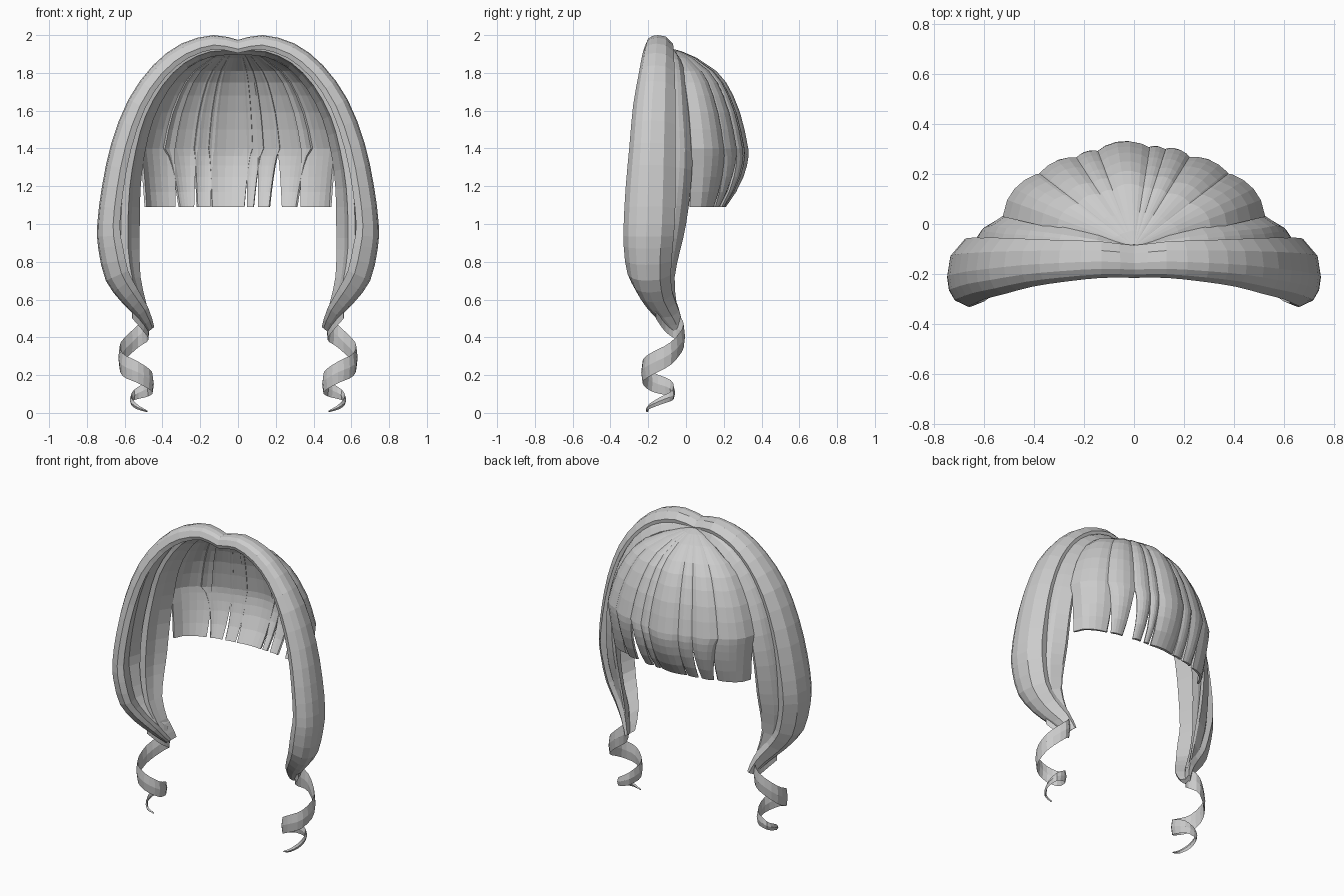
import bpy, math
from mathutils import Vector

if "Cube" in bpy.data.objects:
    bpy.data.objects.remove(bpy.data.objects["Cube"])

hair = bpy.data.materials.new("grey hair")
hair.diffuse_color = (0.6, 0.6, 0.6, 1)
hair.use_nodes = True
hair.node_tree.nodes["Principled BSDF"].inputs["Base Color"].default_value = hair.diffuse_color


def loft(name, rings, mirror=False):
    """Skin closed rings of points into a capped strand."""
    n = len(rings[0])
    verts = [p for r in rings for p in r]
    faces = [(i * n + j, i * n + (j + 1) % n, (i + 1) * n + (j + 1) % n, (i + 1) * n + j)
             for i in range(len(rings) - 1) for j in range(n)]
    faces += [tuple(range(n))[::-1], tuple(range(len(verts) - n, len(verts)))]
    me = bpy.data.meshes.new(name)
    me.from_pydata(verts, [], faces)
    me.materials.append(hair)
    ob = bpy.data.objects.new(name, me)
    bpy.context.collection.objects.link(ob)
    bpy.context.view_layer.objects.active = ob
    bpy.ops.object.mode_set(mode='EDIT')
    bpy.ops.mesh.select_all(action='SELECT')
    bpy.ops.mesh.normals_make_consistent(inside=False)
    bpy.ops.object.mode_set(mode='OBJECT')
    if mirror:
        ob.modifiers.new("other side", 'MIRROR').use_mirror_merge = False
    return ob


def smooth_path(pts, steps):
    """Catmull-Rom interpolation of equal-length tuples."""
    pts = [Vector(p) for p in pts]
    out = []
    for i in range(len(pts) - 1):
        a, b, c, d = pts[max(i - 1, 0)], pts[i], pts[i + 1], pts[min(i + 2, len(pts) - 1)]
        for k in range(steps):
            t = k / steps
            out.append(0.5 * (2 * b + (c - a) * t + (2 * a - 5 * b + 4 * c - d) * t * t
                              + (3 * b - a - 3 * c + d) * t ** 3))
    return out + [pts[-1]]


def lock(name, stations, section):
    """Crescent strand; stations are outer x, z, front y, back y, depth."""
    stations = smooth_path(stations, 2)
    rings = []
    for i, (x, z, yf, yb, d) in enumerate(stations):
        a, b = stations[max(i - 1, 0)], stations[min(i + 1, len(stations) - 1)]
        t = Vector((b[0] - a[0], b[1] - a[1])).normalized()
        if i == 0:
            t = Vector((1, 0))  # meets its mirror image at the parting
        rings.append([(max(0, x + t.y * d * v), yf + (yb - yf) * u, z - t.x * d * v)
                      for u, v in section])
    loft(name, rings, True)


# Front side locks
lock("side_lock", [
    (0, 1.975, -.215, -.085, .07), (.13, 2.0, -.215, -.07, .075), (.30, 1.955, -.23, -.065, .085),
    (.45, 1.84, -.25, -.06, .09), (.58, 1.66, -.28, -.055, .10), (.67, 1.43, -.30, -.055, .11),
    (.72, 1.2, -.32, -.055, .115), (.745, 1.0, -.33, -.06, .12), (.74, .87, -.33, -.07, .13),
    (.70, .70, -.31, -.08, .13), (.615, .585, -.26, -.07, .11), (.535, .505, -.19, -.035, .08),
    (.475, .43, -.10, -.01, .04)],
    [(0, .7), (.1, .25), (.25, .06), (.45, 0), (.75, .1), (1, .58), (.97, .97), (.5, .65), (.06, 1)])

# Strands tucked behind the side locks
lock("inner_lock", [
    (0, 1.94, -.12, -.08, .045), (.15, 1.94, -.12, -.045, .055), (.30, 1.88, -.12, -.015, .065),
    (.43, 1.76, -.12, .005, .08), (.53, 1.59, -.13, .02, .09), (.59, 1.4, -.13, .035, .10),
    (.63, 1.2, -.14, .025, .115), (.645, 1.0, -.15, 0, .125), (.64, .85, -.15, -.03, .12),
    (.60, .69, -.15, -.06, .09), (.53, .56, -.13, -.05, .05), (.49, .48, -.09, -.03, .02)],
    [(0, .2), (.4, 0), (.6, .12), (.75, .25), (1, .85), (.97, 1), (.5, .65), (.05, .5)])

# Ringlets: x, y, z of the ribbon centre and its height
path = smooth_path([
    (.56, -.16, .56, .12), (.50, -.11, .50, .14), (.475, -.05, .455, .14), (.53, -.012, .405, .12),
    (.62, -.08, .315, .12), (.61, -.19, .255, .12), (.53, -.23, .215, .115), (.455, -.18, .165, .105),
    (.475, -.08, .13, .085), (.55, -.07, .095, .055), (.565, -.14, .062, .04), (.53, -.20, .03, .025),
    (.48, -.205, .008, .008)], 3)
rings = []
for i, p in enumerate(path):
    a, b = path[max(i - 1, 0)], path[min(i + 1, len(path) - 1)]
    side = Vector((b[1] - a[1], a[0] - b[0], 0)).normalized() * .007
    c, up = Vector(p[:3]), Vector((0, 0, p[3] / 2))
    rings.append([c + up, c + side, c - up, c - side])
loft("ringlet", rings, True)

# Fan of strands: (x range at the widest level, x range at the tip, bulge)
crown = Vector((0, -.09))
strands = [((-.53, -.345), (-.495, -.34), .03), ((-.40, -.22), (-.315, -.24), .025),
           ((-.24, -.13), (-.22, -.15), .015), ((-.16, .08), (-.14, .035), .03),
           ((.05, .14), (.05, .085), .015), ((.11, .23), (.11, .17), .02),
           ((.21, .40), (.24, .315), .025), ((.345, .53), (.34, .495), .03)]
levels = [(1.93, .02), (1.915, .15), (1.88, .34), (1.81, .58), (1.75, .70), (1.68, .79), (1.59, .88),
          (1.5, .94), (1.4, .99), (1.36, 1), (1.31, 1), (1.25, 1), (1.17, 1), (1.09, 1)]


def envelope(x, s, half):
    """Depth at x, blended from the widest level (s=0) to the tips (s=1)."""
    k = max(0, 1 - (x / half) ** 2)
    wide, tip = .03 + .275 * k ** .75, .02 + .18 * k ** .55
    return Vector((x, wide + (tip - wide) * s))


N = 5
for k, ((m0, m1), (t0, t1), bulge) in enumerate(strands):
    rings = []
    for z, f in levels:
        drop = max(0, (1.4 - z) / .31)
        s, sx = drop ** 2, drop ** .55
        x0, x1 = m0 + (t0 - m0) * sx, m1 + (t1 - m1) * sx
        outer, inner = [], []
        for j in range(N + 1):
            u = j / N
            p = envelope(x0 + (x1 - x0) * u, s, .53 - .035 * sx)
            out = (p - crown).normalized()
            p = crown + (p - crown) * f
            h = bulge * math.sin(math.pi * u) ** .8 * min(1, f * 1.3) * (1 - .6 * s)
            o, q = p + out * h, p - out * (.012 * f) + out * h * .5
            outer.append((o.x, o.y, z))
            inner.append((q.x, q.y, z))
        rings.append(outer + inner[::-1])
    loft(f"fan_strand_{k + 1}", rings)
